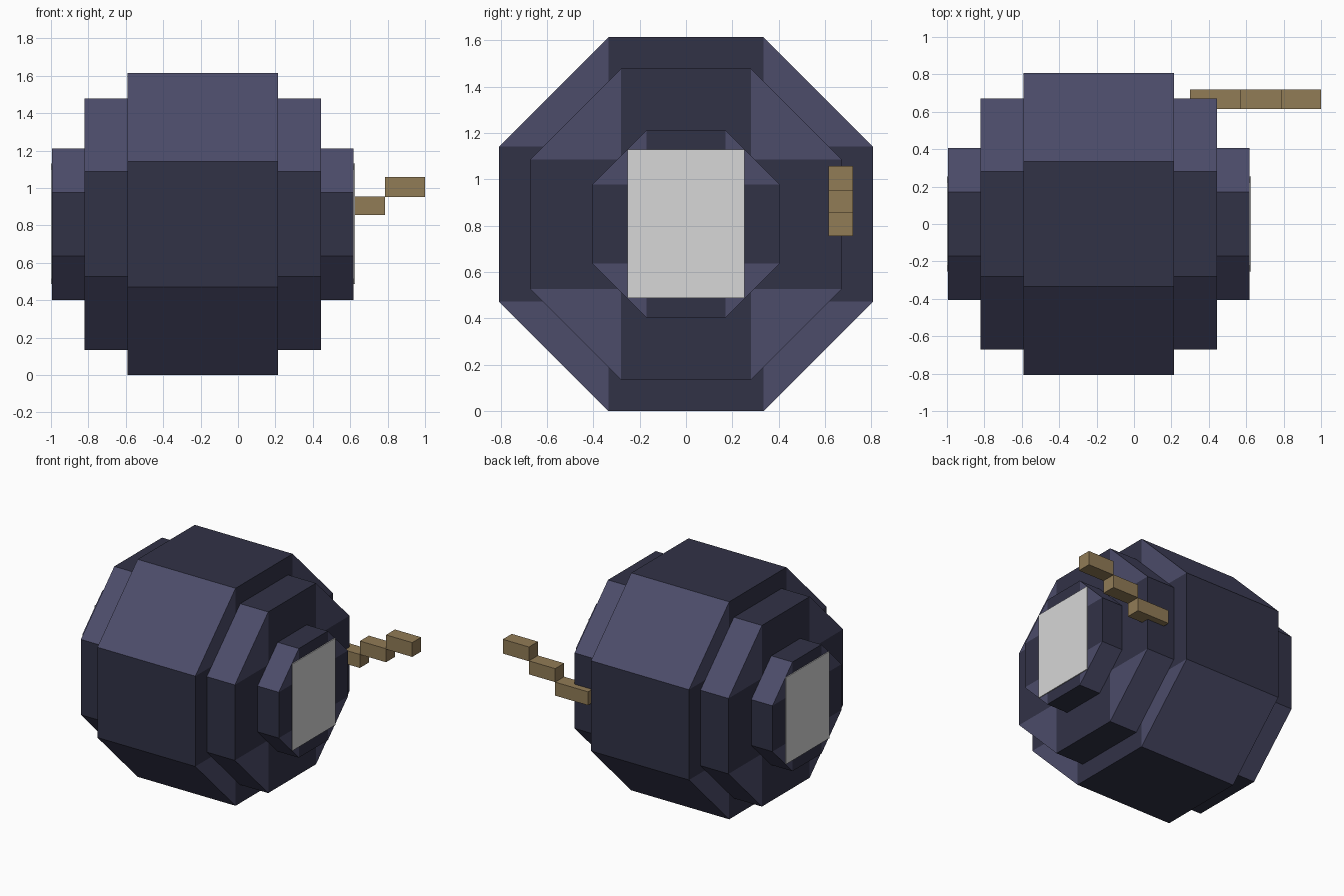
import bpy, bmesh

if "Cube" in bpy.data.objects:
    bpy.data.objects.remove(bpy.data.objects["Cube"])


def material(name, rgb):
    m = bpy.data.materials.new(name)
    m.diffuse_color = (*rgb, 1.0)
    m.use_nodes = True
    m.node_tree.nodes["Principled BSDF"].inputs["Base Color"].default_value = m.diffuse_color
    return m


NAVY = material("dark navy", (0.031, 0.032, 0.062))
SLATE = material("slate blue", (0.072, 0.072, 0.144))
TAN = material("rope tan", (0.285, 0.20, 0.094))
GREY = material("light grey", (0.68, 0.68, 0.68))

CX, CZ = -0.1875, 0.807   # centre of the barrel axis, which runs along x


def new_object(name, bm, mats):
    bmesh.ops.recalc_face_normals(bm, faces=bm.faces)
    me = bpy.data.meshes.new(name)
    bm.to_mesh(me)
    bm.free()
    for m in mats:
        me.materials.append(m)
    ob = bpy.data.objects.new(name, me)
    bpy.context.collection.objects.link(ob)
    return ob


def box(name, x, y, z, mat):
    bm = bmesh.new()
    bmesh.ops.create_cube(bm, size=1)
    for v in bm.verts:
        v.co = [(r[0] + r[1]) / 2 + c * (r[1] - r[0]) for r, c in zip((x, y, z), v.co)]
    return new_object(name, bm, [mat])


def drum(name, half_len, r, flat):
    """Octagonal drum: navy cross of flat sides, slate wedges at the diagonals."""
    bm = bmesh.new()
    outline = [(-flat, r), (flat, r), (r, flat), (r, -flat),
               (flat, -r), (-flat, -r), (-r, -flat), (-r, flat)]
    inner = [(flat, flat), (flat, -flat), (-flat, -flat), (-flat, flat)]
    ends = []
    for s in (-1, 1):
        o = [bm.verts.new((CX + s * half_len, y, CZ + z)) for y, z in outline]
        i = [bm.verts.new((CX + s * half_len, y, CZ + z)) for y, z in inner]
        ends.append(o)
        bm.faces.new(i)
        for k in range(4):
            # navy arm of the cross, then the slate corner
            bm.faces.new((o[2 * k], o[2 * k + 1], i[k], i[k - 1]))
            bm.faces.new((o[2 * k + 1], o[(2 * k + 2) % 8], i[k])).material_index = 1
    a, b = ends
    for k in range(8):
        f = bm.faces.new((a[k], a[(k + 1) % 8], b[(k + 1) % 8], b[k]))
        f.material_index = k % 2      # every second side is a diagonal
    return new_object(name, bm, [NAVY, SLATE])


# Stepped barrel body
drum("main_drum", 0.402, 0.807, 0.335)
drum("middle_drum", 0.632, 0.672, 0.28)
drum("end_drum", 0.806, 0.405, 0.17)

# Pale caps on both ends
for side, s in (("left", -1), ("right", 1)):
    xs = sorted((CX + s * 0.804, CX + s * 0.8125))
    box(side + "_cap", xs, (-0.253, 0.253), (0.487, 1.13), GREY)

# Stepped fuse rising to the right at the back
for n, (x, z) in enumerate((((0.30, 0.57), (0.755, 0.855)),
                            ((0.57, 0.785), (0.855, 0.955)),
                            ((0.785, 1.0), (0.952, 1.058)))):
    box("fuse_step_%d" % (n + 1), x, (0.615, 0.72), z, TAN)
